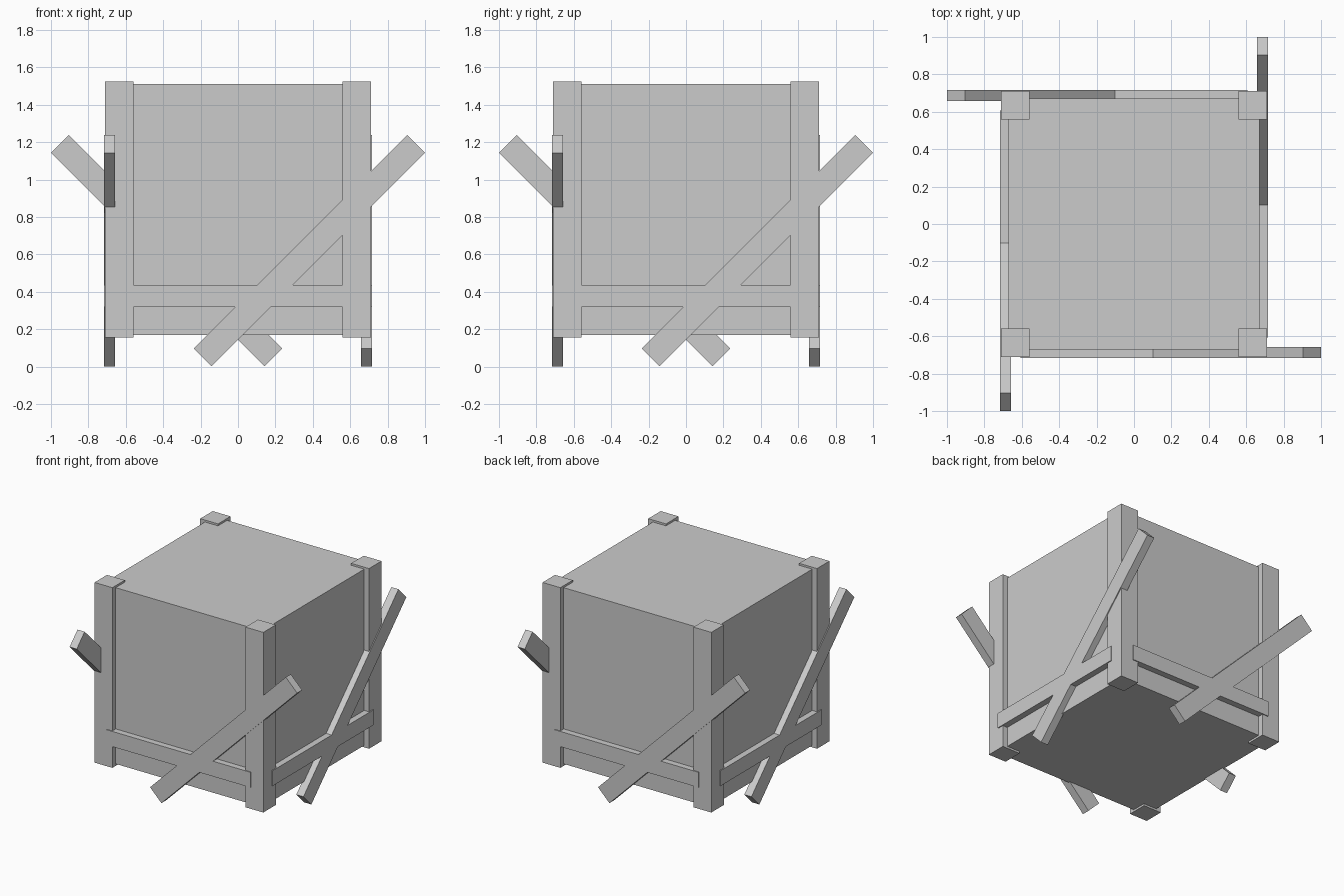
import bpy
import math
from mathutils import Matrix

cube = bpy.data.objects.get("Cube")
if cube:
    bpy.data.objects.remove(cube, do_unlink=True)

# Single plain grey
grey = bpy.data.materials.new("plain_grey")
grey.use_nodes = True
colour = (0.6, 0.6, 0.6, 1)
grey.diffuse_color = colour
grey.node_tree.nodes["Principled BSDF"].inputs["Base Color"].default_value = colour


def box(name, size, centre, tilt=0, turn=0):
    """Box tilted in the front plane, then turned about the vertical axis."""
    bpy.ops.mesh.primitive_cube_add(size=1)
    obj = bpy.context.object
    obj.name = name
    obj.data.transform(Matrix.Rotation(turn, 4, "Z")
                       @ Matrix.Translation(centre)
                       @ Matrix.Rotation(-tilt, 4, "Y")
                       @ Matrix.Diagonal((*size, 1)))
    obj.data.materials.append(grey)
    return obj


# Crate body
box("crate_body", (1.34, 1.34, 1.34), (0, 0, 0.84))

# Each side carries a corner post, a rail and a leaning plank
for i, side in enumerate(("front", "left", "back", "right")):
    turn = i * math.pi / 2
    box(side + "_corner_post", (0.15, 0.15, 1.37), (0.635, -0.635, 0.84), turn=turn)
    box(side + "_rail", (1.214, 0.06, 0.116), (0, -0.687, 0.378), turn=turn)
    box(side + "_leaning_plank", (1.615, 0.06, 0.135), (0.381, -0.687, 0.62),
        tilt=math.radians(45), turn=turn)
